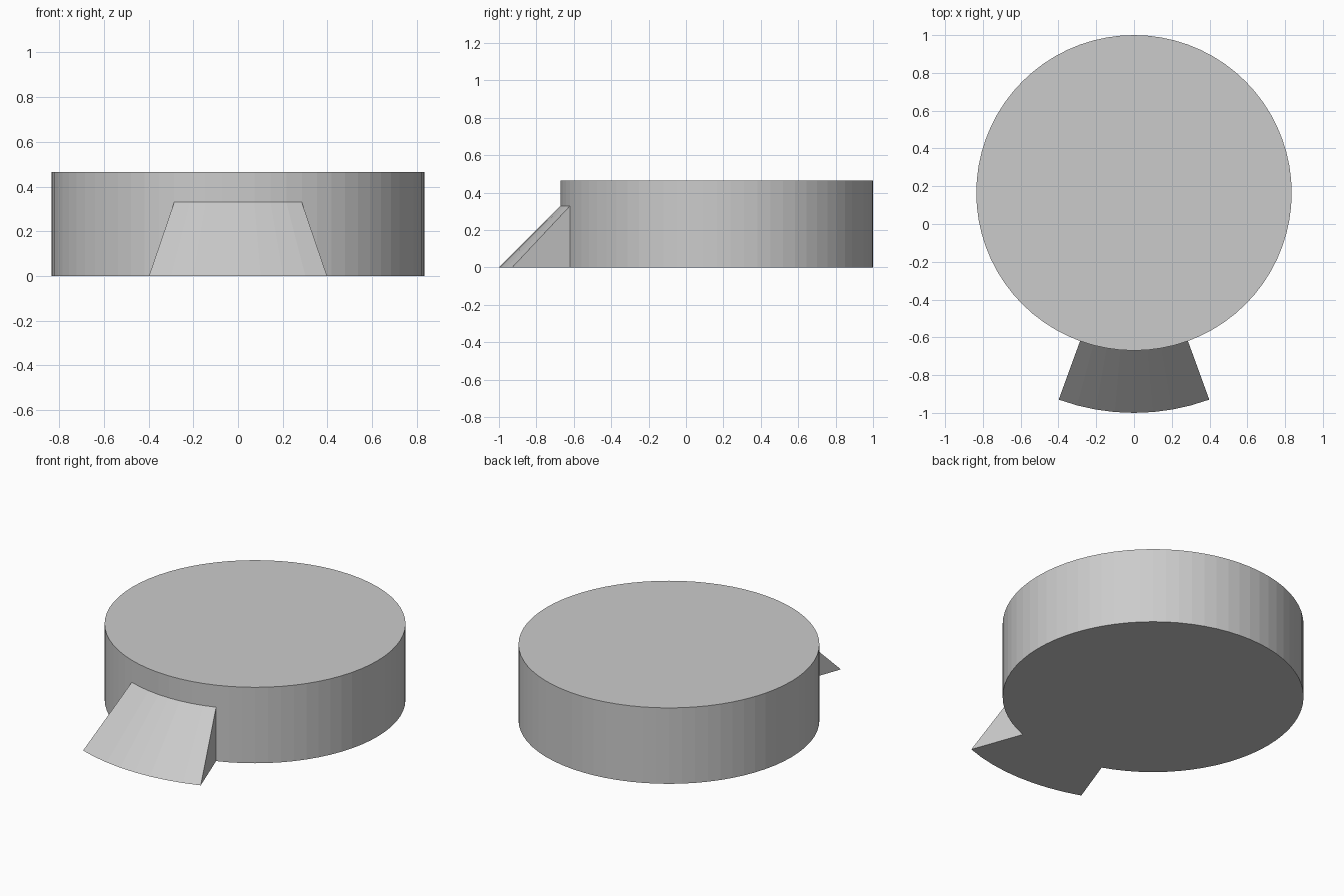
import bpy
import bmesh
from math import sin, cos, radians

RADIUS, HEIGHT, CENTRE_Y = 0.835, 0.465, 0.165
RAMP_RUN, RAMP_HEIGHT, RAMP_HALF_ANGLE = 0.33, 0.33, 20
STEP = 5  # degrees per facet

cube = bpy.data.objects.get("Cube")
if cube:
    bpy.data.objects.remove(cube, do_unlink=True)

grey = bpy.data.materials.new("light grey")
grey.use_nodes = True
colour = (0.6, 0.6, 0.6, 1)
grey.diffuse_color = colour
grey.node_tree.nodes["Principled BSDF"].inputs["Base Color"].default_value = colour


def add_object(name, bm):
    bmesh.ops.recalc_face_normals(bm, faces=bm.faces)
    mesh = bpy.data.meshes.new(name)
    bm.to_mesh(mesh)
    bm.free()
    mesh.materials.append(grey)
    obj = bpy.data.objects.new(name, mesh)
    obj.location.y = CENTRE_Y
    bpy.context.collection.objects.link(obj)
    return obj


def polar(radius, angle, z):
    a = radians(angle)
    return (radius * sin(a), -radius * cos(a), z)


# Round platform: a disc extruded upward
bm = bmesh.new()
disc = bm.faces.new([bm.verts.new(polar(RADIUS, a, 0)) for a in range(0, 360, STEP)])
result = bmesh.ops.extrude_face_region(bm, geom=[disc], use_keep_orig=True)
top = [v for v in result["geom"] if isinstance(v, bmesh.types.BMVert)]
bmesh.ops.translate(bm, verts=top, vec=(0, 0, HEIGHT))
add_object("round_platform", bm)

# Entry ramp: a triangular section swept along the platform's front rim
bm = bmesh.new()
section = [(RADIUS, 0), (RADIUS + RAMP_RUN, 0), (RADIUS, RAMP_HEIGHT)]
rings = [[bm.verts.new(polar(r, a, z)) for r, z in section]
         for a in range(-RAMP_HALF_ANGLE, RAMP_HALF_ANGLE + 1, STEP)]
for near, far in zip(rings, rings[1:]):
    for i in range(3):
        j = (i + 1) % 3
        bm.faces.new((near[i], near[j], far[j], far[i]))
bm.faces.new(rings[0])
bm.faces.new(rings[-1])
add_object("entry_ramp", bm)
